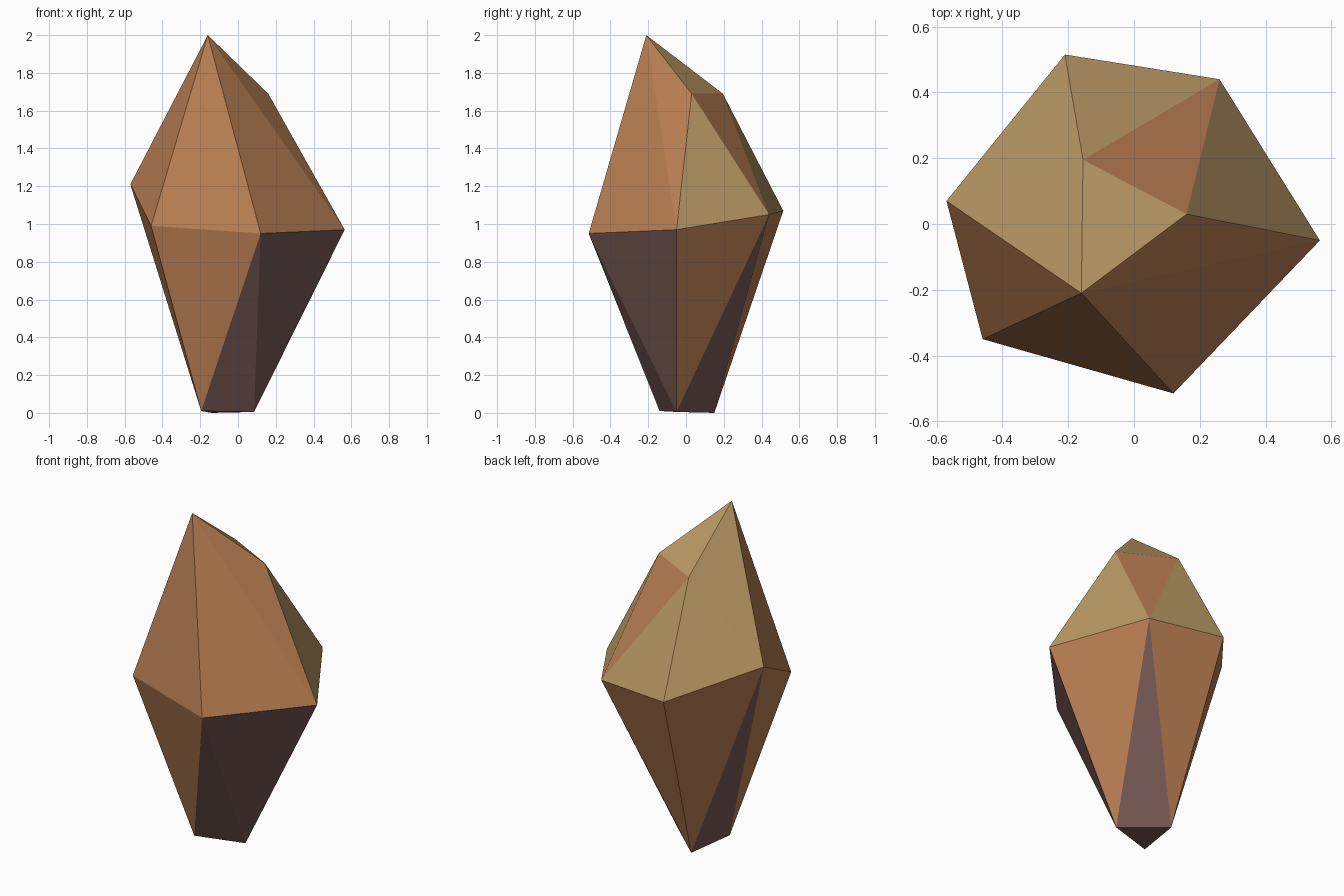
import bpy
import bmesh

cube = bpy.data.objects.get("Cube")
if cube:
    bpy.data.objects.remove(cube, do_unlink=True)


def make_material(name, rgb):
    mat = bpy.data.materials.new(name)
    mat.use_nodes = True
    mat.diffuse_color = (*rgb, 1)
    mat.node_tree.nodes["Principled BSDF"].inputs["Base Color"].default_value = (*rgb, 1)
    return mat


# Corners of the faceted stone
corners = {
    # summit: tip and two shoulders
    "T": (-.16, -.21, 2.0), "P": (.16, .03, 1.69), "Q": (-.155, .195, 1.69),
    # widest ring, going round from the left of the front
    "A": (-.57, .07, 1.21), "B": (-.46, -.35, .99), "C": (.12, -.515, .95),
    "D": (.565, -.05, .97), "E": (.26, .44, 1.05), "F": (-.21, .515, 1.07),
    # small foot
    "G": (-.195, -.14, .01), "H": (.085, -.05, .005), "I": (-.14, .15, 0),
}

# Facets grouped by colour, each spelled by its three corners
paints = [
    (make_material("copper_brown", (.479, .209, .084)),
     "TAB TBC TCD TDP PEQ BCG DEH EFI FAI ABG"),
    (make_material("sandy_tan", (.491, .323, .130)),
     "TPQ TQA QAF QFE PDE"),
    (make_material("dark_mauve", (.181, .100, .089)),
     "CGH CDH EHI AIG GHI"),
]

# Assemble the stone
mesh = bpy.data.meshes.new("faceted_stone")
bm = bmesh.new()
verts = {key: bm.verts.new(co) for key, co in corners.items()}
for slot, (mat, facets) in enumerate(paints):
    mesh.materials.append(mat)
    for facet in facets.split():
        face = bm.faces.new([verts[key] for key in facet])
        face.material_index = slot
        face.smooth = False
bmesh.ops.recalc_face_normals(bm, faces=bm.faces[:])
bm.to_mesh(mesh)
bm.free()

stone = bpy.data.objects.new("faceted_stone", mesh)
bpy.context.collection.objects.link(stone)
